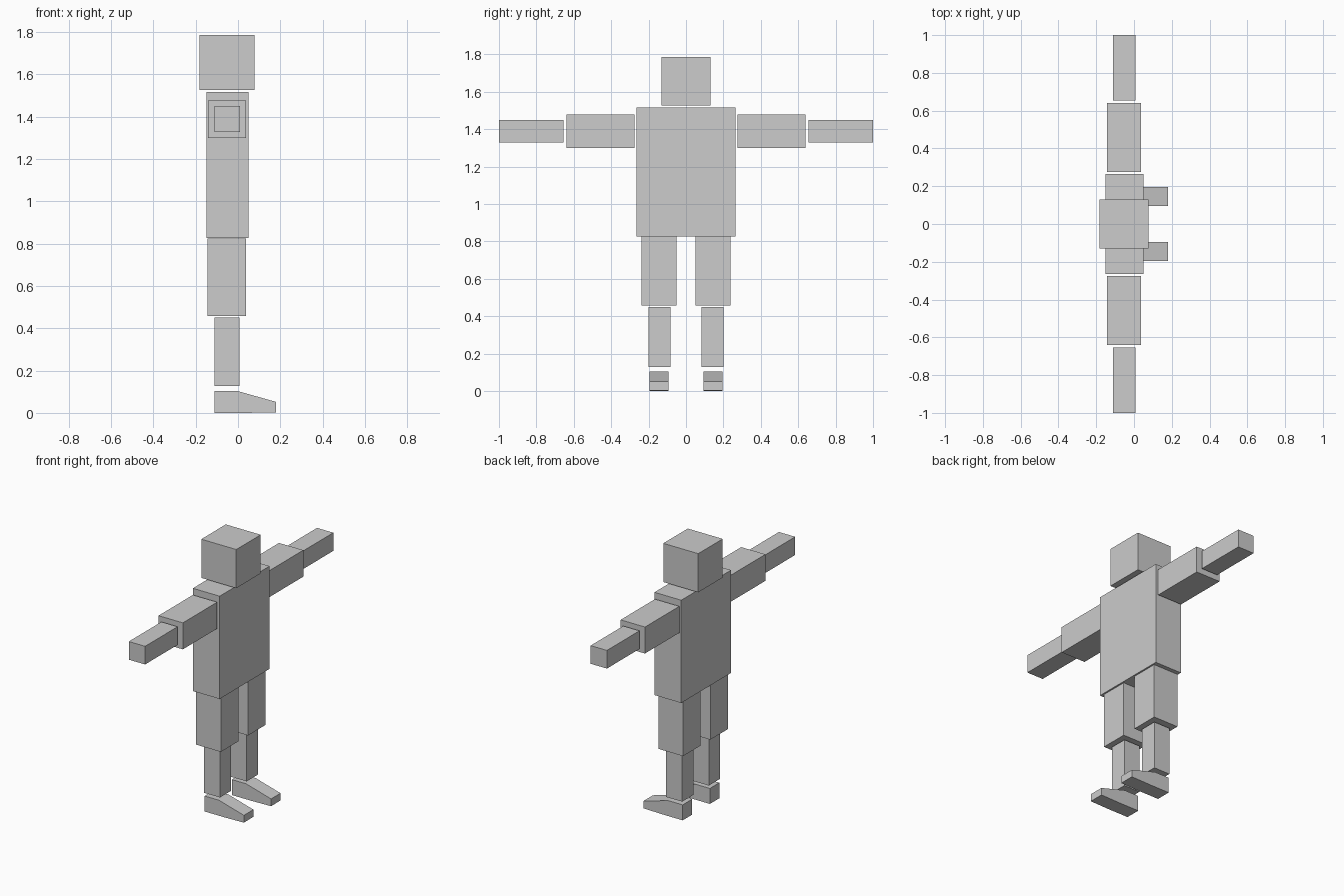
import bpy
import bmesh

if "Cube" in bpy.data.objects:
    bpy.data.objects.remove(bpy.data.objects["Cube"])

grey = bpy.data.materials.new("light grey")
grey.diffuse_color = (0.604, 0.604, 0.604, 1)
grey.use_nodes = True
grey.node_tree.nodes["Principled BSDF"].inputs["Base Color"].default_value = grey.diffuse_color


def prism(name, profile, y0, y1):
    """Extrude a side profile of (x, z) points from y0 to y1."""
    bm = bmesh.new()
    face = bm.faces.new([bm.verts.new((x, y0, z)) for x, z in profile])
    out = bmesh.ops.extrude_face_region(bm, geom=[face])
    for v in out["geom"]:
        if isinstance(v, bmesh.types.BMVert):
            v.co.y = y1
    bmesh.ops.recalc_face_normals(bm, faces=bm.faces)
    mesh = bpy.data.meshes.new(name)
    bm.to_mesh(mesh)
    bm.free()
    mesh.materials.append(grey)
    obj = bpy.data.objects.new(name, mesh)
    bpy.context.collection.objects.link(obj)
    return obj


def box(name, x0, x1, y0, y1, z0, z1):
    return prism(name, [(x0, z0), (x1, z0), (x1, z1), (x0, z1)], y0, y1)


# Head and torso
box("head", -0.182, 0.078, -0.13, 0.13, 1.527, 1.787)
box("torso", -0.15, 0.049, -0.265, 0.265, 0.826, 1.517)

# Wedge foot: flat over the ankle, sloping to the toe
foot = [(-0.112, 0), (0.035, 0), (0.18, 0.003), (0.18, 0.052),
        (-0.005, 0.104), (-0.112, 0.104)]

# Limbs on both sides
for side, s in (("right", -1), ("left", 1)):
    box(side + "_upper_arm", -0.143, 0.038, s * 0.275, s * 0.64, 1.30, 1.478)
    box(side + "_forearm", -0.112, 0.009, s * 0.654, s * 1.0, 1.328, 1.45)
    box(side + "_thigh", -0.145, 0.039, s * 0.051, s * 0.238, 0.457, 0.825)
    box(side + "_shin", -0.112, 0.007, s * 0.082, s * 0.201, 0.128, 0.45)
    prism(side + "_foot", foot, s * 0.094, s * 0.195)
